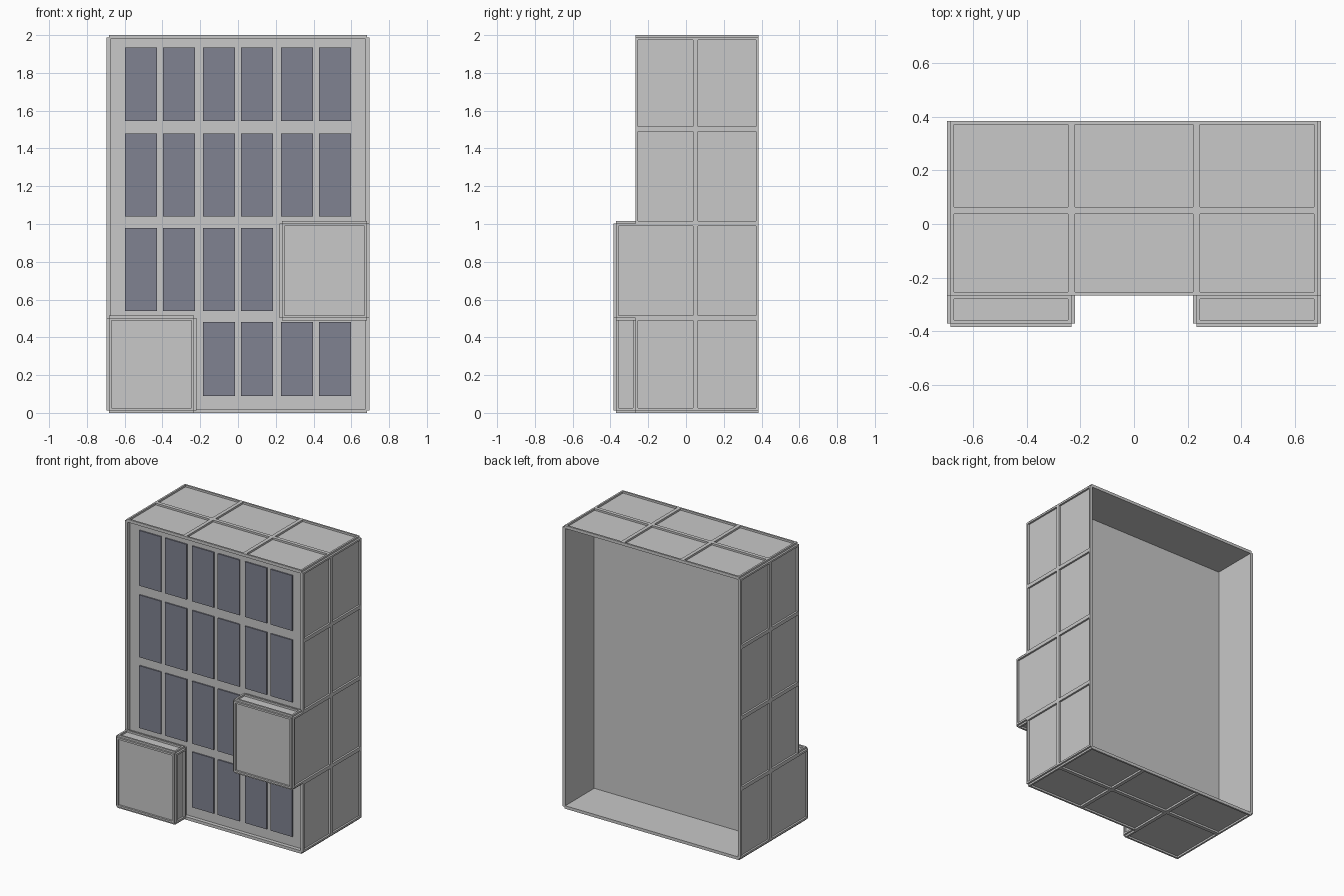
import bpy, bmesh

if "Cube" in bpy.data.objects:
    bpy.data.objects.remove(bpy.data.objects["Cube"])

T = 0.013                      # height and width of the raised trims
YB, YF, YBAY = 0.383, -0.267, -0.37   # back edge, front edge, bay front
YM = 0.05                      # middle divider
XS = [-0.683, -0.233, 0.233, 0.683]
ZS = [T, 0.503, 1.003, 1.503, 2 - T]


def material(name, rgb):
    m = bpy.data.materials.new(name)
    m.diffuse_color = (*rgb, 1)
    m.use_nodes = True
    m.node_tree.nodes["Principled BSDF"].inputs["Base Color"].default_value = m.diffuse_color
    return m


GREY = material("wall_grey", (0.58, 0.58, 0.58))
GLASS = material("window_blue_grey", (0.215, 0.225, 0.283))


def add_box(bm, x0, x1, y0, y1, z0, z1):
    v = [bm.verts.new((x, y, z)) for x in (x0, x1) for y in (y0, y1) for z in (z0, z1)]
    for f in ((0, 1, 3, 2), (4, 6, 7, 5), (0, 4, 5, 1), (2, 3, 7, 6), (0, 2, 6, 4), (1, 5, 7, 3)):
        bm.faces.new([v[i] for i in f])


def finish(bm, name, mat):
    bmesh.ops.recalc_face_normals(bm, faces=bm.faces)
    me = bpy.data.meshes.new(name)
    bm.to_mesh(me)
    bm.free()
    me.materials.append(mat)
    bpy.context.collection.objects.link(bpy.data.objects.new(name, me))


def boxes(name, mat, items):
    bm = bmesh.new()
    for it in items:
        add_box(bm, *it)
    finish(bm, name, mat)


def rims(name, axis, sign, pos, cells):
    """Raised rectangular border around each cell on a plane facing axis*sign."""
    items = []
    span = tuple(sorted((pos - sign * 0.002, pos + sign * T)))
    for u0, u1, v0, v1 in cells:
        for a, b, c, d in ((u0, u1, v0, v0 + T), (u0, u1, v1 - T, v1),
                           (u0, u0 + T, v0 + T, v1 - T), (u1 - T, u1, v0 + T, v1 - T)):
            r = [(a, b), (c, d)]
            r.insert(axis, span)
            items.append([n for pair in r for n in pair])
    boxes(name, GREY, items)


# Open-backed shell with a filled front half
X, W = XS[3], 0.008
boxes("shell_walls", GREY, [
    (-X, -X + W, YF, YB, ZS[0], ZS[4]), (X - W, X, YF, YB, ZS[0], ZS[4]),
    (-X + W, X - W, YF, YB, ZS[4] - W, ZS[4]), (-X + W, X - W, YF, YB, ZS[0], ZS[0] + W)])
boxes("facade_wall", GREY, [(-X + W, X - W, -0.24, 0.06, ZS[0] + W, ZS[4] - W)])

# Projecting bays: lower left and upper right
BAYS = {"left_bay": (XS[0], XS[1], ZS[0], ZS[1], 1), "right_bay": (XS[2], XS[3], ZS[1], ZS[2], -1)}
for name, (x0, x1, z0, z1, s) in BAYS.items():
    boxes(name, GREY, [(x0, x1, YBAY, -0.2, z0, z1)])
    rims(name + "_front_trim", 1, -1, YBAY, [(x0, x1, z0, z1)])
    rims(name + "_inner_trim", 0, s, x1 if s > 0 else x0, [(YBAY, YF, z0, z1)])
    rims(name + "_top_trim", 2, 1, z1, [(x0, x1, YBAY, YF)])
    if s < 0:
        rims(name + "_under_trim", 2, -1, z0, [(x0, x1, YBAY, YF)])

# Trim grids on the sides, roof and underside
for name, s, bay_row in (("left", -1, 0), ("right", 1, 1)):
    cells = []
    for i in range(4):
        cells += [(YBAY if i == bay_row else YF, YM, ZS[i], ZS[i + 1]), (YM, YB, ZS[i], ZS[i + 1])]
    rims(name + "_side_trim", 0, s, s * X, cells)
for name, s, z in (("roof", 1, ZS[4]), ("underside", -1, ZS[0])):
    cells = []
    for i in range(3):
        front = YBAY if (s < 0 and i == 0) else YF
        cells += [(XS[i], XS[i + 1], front, YM), (XS[i], XS[i + 1], YM, YB)]
    rims(name + "_trim", 2, s, z, cells)

# Window plates, skipping those behind the bays
COLS = [(-0.598, -0.429), (-0.397, -0.228), (-0.185, -0.016),
        (0.016, 0.185), (0.228, 0.397), (0.429, 0.598)]
ROWS = [(0.09, 0.48), (0.54, 0.98), (1.04, 1.48), (1.545, 1.935)]
boxes("windows", GLASS, [
    (x0, x1, -0.249, -0.24, z0, z1)
    for r, (z0, z1) in enumerate(ROWS) for c, (x0, x1) in enumerate(COLS)
    if not (r == 0 and c < 2) and not (r == 1 and c > 3)])
